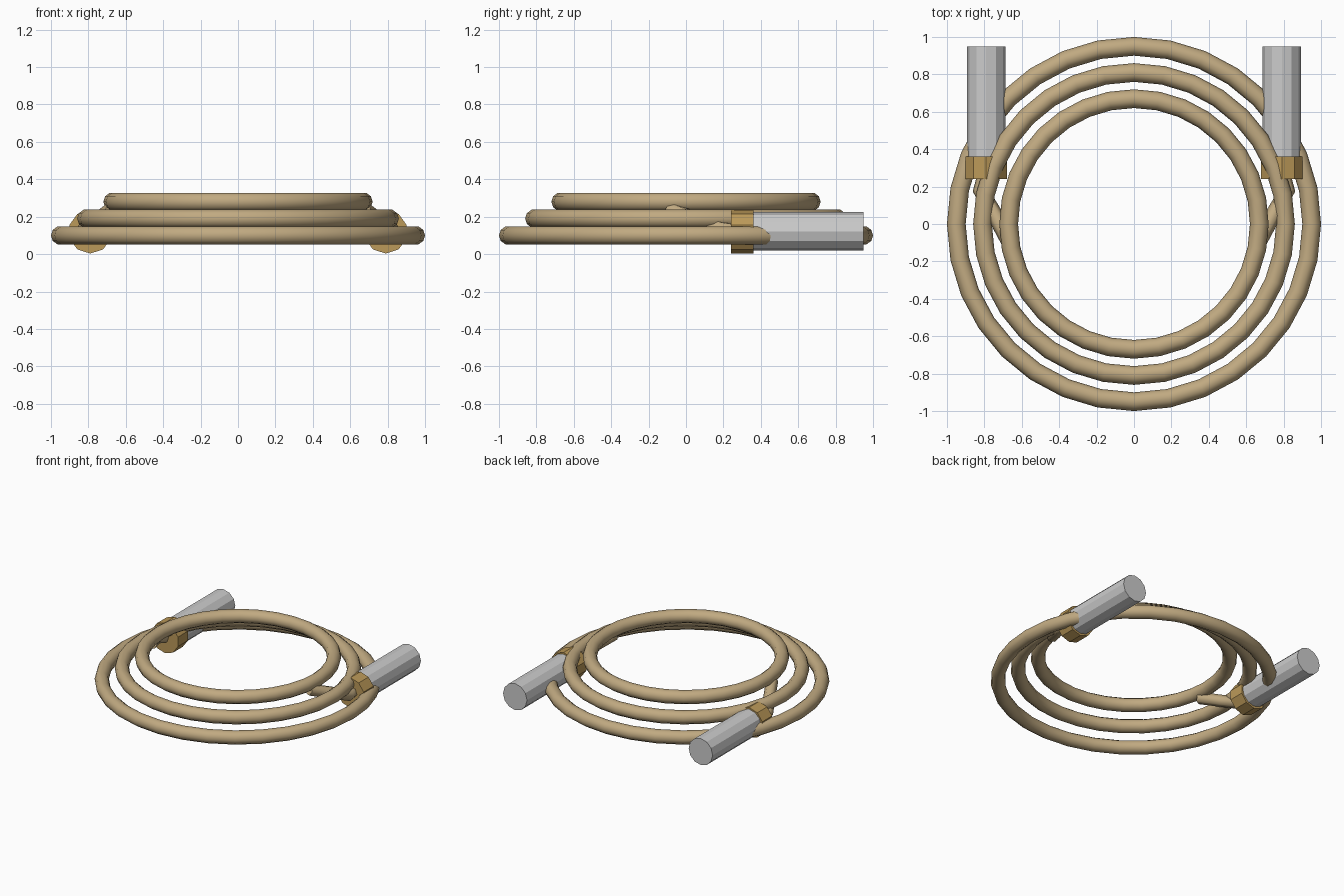
import bpy
from math import radians

if "Cube" in bpy.data.objects:
    bpy.data.objects.remove(bpy.data.objects["Cube"])


def material(name, color):
    mat = bpy.data.materials.new(name)
    mat.diffuse_color = (*color, 1)
    mat.use_nodes = True
    mat.node_tree.nodes["Principled BSDF"].inputs["Base Color"].default_value = mat.diffuse_color
    return mat


rope_mat = material("rope_tan", (0.53, 0.40, 0.22))
collar_mat = material("collar_brass", (0.50, 0.32, 0.10))


def rod(name, x, y0, y1, z, radius, sides):
    # Cylinder lying along y
    bpy.ops.mesh.primitive_cylinder_add(
        vertices=sides, radius=radius, depth=y1 - y0,
        location=(x, (y0 + y1) / 2, z), rotation=(radians(90), 0, 0))
    obj = bpy.context.object
    obj.name = name
    return obj


# Three stacked loops of coiled rope
for name, radius, z in (("outer", 0.95, 0.10), ("middle", 0.81, 0.19), ("inner", 0.67, 0.28)):
    bpy.ops.mesh.primitive_torus_add(
        major_segments=32, minor_segments=10,
        major_radius=radius, minor_radius=0.05, location=(0, 0, z))
    loop = bpy.context.object
    loop.name = name + "_rope_loop"
    loop.data.materials.append(rope_mat)
    bpy.ops.object.shade_smooth()

for side, label in ((-1, "left"), (1, "right")):
    # Handle grip and collar
    rod(label + "_handle", side * 0.79, 0.30, 0.95, 0.122, 0.102, 12)
    collar = rod(label + "_collar", side * 0.79, 0.24, 0.36, 0.12, 0.117, 10)
    collar.data.materials.append(collar_mat)

    # Short rope end running from the inner loop into the collar
    curve = bpy.data.curves.new(label + "_rope_end", "CURVE")
    curve.dimensions = "3D"
    curve.bevel_depth = 0.043
    curve.bevel_resolution = 1
    curve.use_fill_caps = True
    path = curve.splines.new("POLY")
    points = ((0.67, -0.09, 0.24), (0.75, 0.06, 0.18), (0.82, 0.18, 0.135), (0.79, 0.28, 0.12))
    path.points.add(len(points) - 1)
    for p, (x, y, z) in zip(path.points, points):
        p.co = (side * x, y, z, 1)
    path.use_smooth = True
    curve.materials.append(rope_mat)
    bpy.context.collection.objects.link(bpy.data.objects.new(label + "_rope_end", curve))
